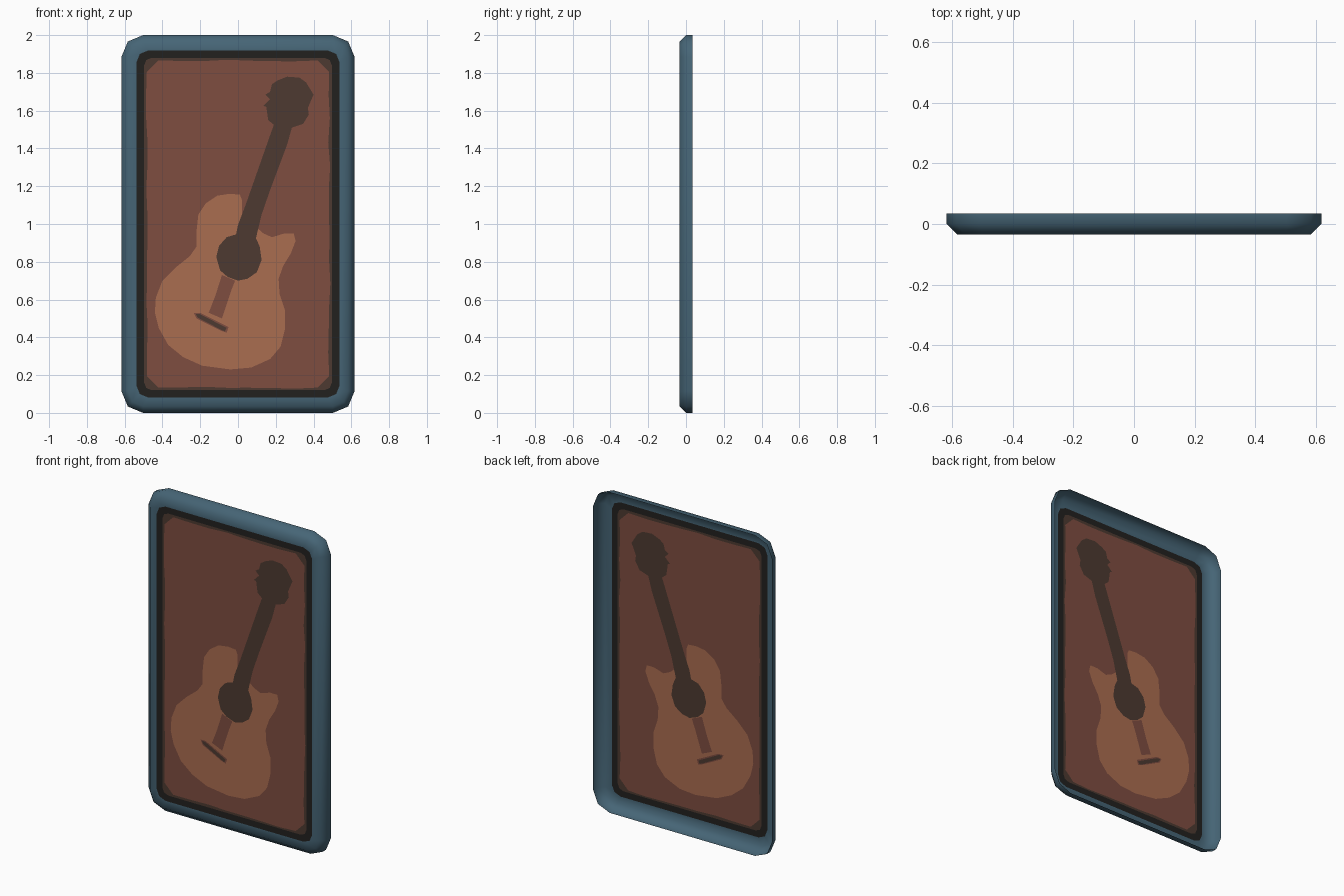
import bpy, math, random
from mathutils import Vector
from mathutils.geometry import delaunay_2d_cdt

if "Cube" in bpy.data.objects:
    bpy.data.objects.remove(bpy.data.objects["Cube"])

random.seed(4)
FRONT, BACK = -0.035, 0.035


def material(name, rgb):
    lin = [((c / 255 + 0.055) / 1.055) ** 2.4 for c in rgb]
    m = bpy.data.materials.new(name)
    m.diffuse_color = (*lin, 1)
    m.use_nodes = True
    m.node_tree.nodes["Principled BSDF"].inputs["Base Color"].default_value = m.diffuse_color
    return m


BLUE = material("slate blue", (70, 101, 118))
BLACK = material("near black", (34, 33, 31))
BROWN = material("dark brown", (77, 58, 49))
RED = material("brick red", (126, 77, 64))
ORANGE = material("warm orange", (170, 109, 80))


def make_object(name, verts, faces, mats):
    me = bpy.data.meshes.new(name)
    me.from_pydata(verts, [], faces)
    for m in mats:
        me.materials.append(m)
    ob = bpy.data.objects.new(name, me)
    bpy.context.collection.objects.link(ob)
    return ob


def rounded_rect(hx, hz, r, seg=2):
    """Counter-clockwise rounded rectangle around (0, 1), seen from the front."""
    pts = []
    for q, (sx, sz) in enumerate([(1, 1), (-1, 1), (-1, -1), (1, -1)]):
        for i in range(seg + 1):
            a = math.pi / 2 * (q + i / seg)
            pts.append((sx * (hx - r) + r * math.cos(a),
                        1 + sz * (hz - r) + r * math.sin(a)))
    return pts


def ragged(pts, step, amount):
    """Subdivide an outline and shake the new points for a worn painted edge."""
    out = []
    for a, b in zip(pts, pts[1:] + pts[:1]):
        a, b = Vector(a), Vector(b)
        n = max(1, round((b - a).length / step))
        for i in range(n):
            p = a.lerp(b, i / n)
            if i:
                p += Vector((random.uniform(-amount, amount), random.uniform(-amount, amount)))
            out.append((p.x, p.y))
    return out


def hundredths(pts):
    return [(x / 100, z / 100) for x, z in pts]


def inside(p, poly):
    hit = False
    for (x1, z1), (x2, z2) in zip(poly, poly[1:] + poly[:1]):
        if (z1 > p[1]) != (z2 > p[1]) and p[0] < (x2 - x1) * (p[1] - z1) / (z2 - z1) + x1:
            hit = not hit
    return hit


# Frame: chamfered open-backed shell, bridged from loops
border = rounded_rect(0.537, 0.918, 0.06)
loops = [(border, FRONT),
         (rounded_rect(0.582, 0.965, 0.08), FRONT),
         (rounded_rect(0.617, 1.0, 0.115), 0.0),
         (rounded_rect(0.617, 1.0, 0.115), BACK)]
n = len(border)
verts = [(x, y, z) for loop, y in loops for x, z in loop]
faces = [(r * n + k, (r + 1) * n + k, (r + 1) * n + (k + 1) % n, r * n + (k + 1) % n)
         for r in range(len(loops) - 1) for k in range(n)]
frame = make_object("frame", verts, faces, [BLUE])
frame.data.shade_smooth()

# Guitar outlines, in hundredths of a unit (x, z)
body = hundredths([
    (-4.4, 116), (-11, 115), (-17, 111), (-21, 105), (-22, 96), (-22, 88), (-25.5, 83),
    (-33, 77), (-40, 70), (-43.5, 61), (-44, 53), (-42, 45), (-37, 36), (-29, 29.5),
    (-19, 25), (-4, 23), (7, 24), (17, 28.5), (22.5, 35), (25, 45), (25, 54), (22, 63),
    (21.5, 71), (24, 78), (28, 84.5), (30.5, 91), (29.5, 95), (24.5, 95), (18, 93),
    (13.5, 95), (10, 98), (5, 98), (2, 103), (2, 113), (1, 115.5)])
neck_and_hole = hundredths([
    (26, 178), (32.5, 177.5), (36, 175), (40, 168.5), (37, 161.5), (37.5, 158), (34.5, 153),
    (28.5, 151), (26, 142), (17, 118), (12.5, 105), (9.5, 92.5), (11.5, 88), (12.5, 81),
    (10, 74.5), (5, 71), (0, 70), (-5.5, 72), (-9.5, 75.5), (-11.5, 82.5), (-10, 88.5),
    (-6, 93), (-1, 94.5), (0, 99.5), (4, 110), (10.5, 128.5), (17, 147), (19, 152.5),
    (16, 155), (15, 162), (13.5, 162.5), (17, 166), (14.5, 168.5), (17, 170), (18, 174),
    (21, 176)])
strings = hundredths([(-8.5, 73), (-1.5, 70), (-3.5, 65), (-8.5, 50), (-15.5, 53), (-12, 62)])
bridge = hundredths([(-23.5, 53), (-20, 53), (-5, 45.5), (-6, 42.5), (-9, 43.5), (-22, 50)])
saddle = hundredths([(-22.5, 52.5), (-20, 52.2), (-6, 45), (-7, 43.2), (-9, 44), (-21.5, 50.5)])

# Painted regions from the bottom layer up; the last one containing a face colours it
regions = [(border, BLACK),
           (rounded_rect(0.497, 0.88, 0.04), BROWN),
           (ragged(rounded_rect(0.483, 0.866, 0.06, 1), 0.12, 0.006), RED),
           (body, ORANGE), (strings, RED), (bridge, RED), (saddle, BROWN),
           (neck_and_hole, BROWN)]

# Picture: one flat sheet cut along all the outlines
points, edges = [], []
for outline, _ in regions:
    s, m = len(points), len(outline)
    points += [Vector(p) for p in outline]
    edges += [(s + i, s + (i + 1) % m) for i in range(m)]
cut = delaunay_2d_cdt(points, edges, [], 0, 1e-5)
flat, tris = cut[0], cut[2]
mats = [BLACK, BROWN, RED, ORANGE]
picture = make_object("picture", [(p.x, FRONT, p.y) for p in flat], tris, mats)
for f in picture.data.polygons:
    c = (f.center.x, f.center.z)
    for outline, mat in regions:
        if inside(c, outline):
            f.material_index = mats.index(mat)
